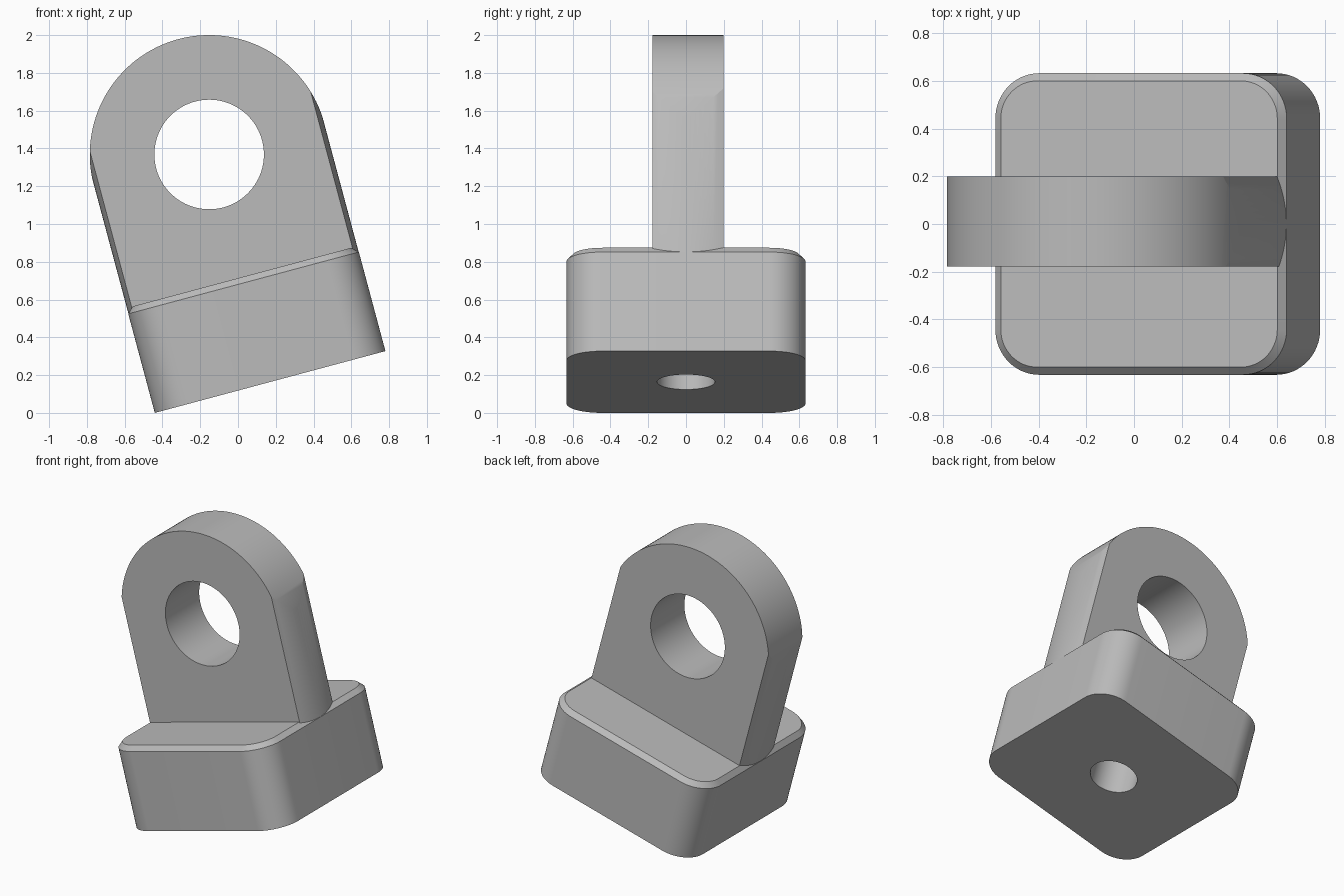
import bpy, bmesh
from math import radians, sin, cos, pi
from mathutils import Matrix, Vector

old = bpy.data.objects.get("Cube")
if old:
    bpy.data.objects.remove(old, do_unlink=True)

HALF = 0.632       # half width of the square base
HEIGHT = 0.575     # base height
EYE_Z = 1.247      # height of the eye centre along the part's own axis
FRONT, BACK = -0.178, 0.199

grey = bpy.data.materials.new("plain grey")
grey.use_nodes = True
grey.diffuse_color = (0.5, 0.5, 0.5, 1)
grey.node_tree.nodes["Principled BSDF"].inputs["Base Color"].default_value = (0.5, 0.5, 0.5, 1)


def make(name, bm):
    bmesh.ops.recalc_face_normals(bm, faces=bm.faces)
    mesh = bpy.data.meshes.new(name)
    bm.to_mesh(mesh)
    bm.free()
    mesh.materials.append(grey)
    obj = bpy.data.objects.new(name, mesh)
    bpy.context.collection.objects.link(obj)
    return obj


def prism(name, profile, y0, y1):
    """Extrude an (x, z) profile along y."""
    bm = bmesh.new()
    face = bm.faces.new([bm.verts.new((x, y0, z)) for x, z in profile])
    out = bmesh.ops.extrude_face_region(bm, geom=[face])
    verts = [v for v in out["geom"] if isinstance(v, bmesh.types.BMVert)]
    bmesh.ops.translate(bm, verts=verts, vec=(0, y1 - y0, 0))
    return make(name, bm)


def cylinder(name, radius, z0, z1, sides):
    bm = bmesh.new()
    bmesh.ops.create_cone(bm, cap_ends=True, segments=sides, radius1=radius, radius2=radius,
                          depth=z1 - z0, matrix=Matrix.Translation((0, 0, (z0 + z1) / 2)))
    return make(name, bm)


def combine(target, tool, operation):
    mod = target.modifiers.new(operation.title(), "BOOLEAN")
    mod.operation, mod.object, mod.solver = operation, tool, "EXACT"
    bpy.context.view_layer.objects.active = target
    bpy.ops.object.modifier_apply(modifier=mod.name)
    bpy.data.objects.remove(tool, do_unlink=True)


def arc(radius, start, end, steps):
    angles = [start + (end - start) * i / steps for i in range(steps + 1)]
    return [(radius * cos(a), EYE_Z + radius * sin(a)) for a in angles]


# Base block: rounded upright corners and a chamfered top rim
bm = bmesh.new()
bmesh.ops.create_cube(bm, size=1)
bmesh.ops.scale(bm, verts=bm.verts, vec=(2 * HALF, 2 * HALF, HEIGHT))
bmesh.ops.translate(bm, verts=bm.verts, vec=(0, 0, HEIGHT / 2))
upright = [e for e in bm.edges if abs(e.verts[0].co.z - e.verts[1].co.z) > 0.1]
bmesh.ops.bevel(bm, geom=upright, offset=0.19, segments=16, profile=0.5, affect="EDGES")
rim = [e for e in bm.edges if all(v.co.z > HEIGHT - 0.001 for v in e.verts)]
bmesh.ops.bevel(bm, geom=rim, offset=0.032, segments=1, affect="EDGES")
body = make("eye_mount", bm)

# Lug: arched plate whose sides are turned to a round column
lug = prism("lug", [(-HALF, 0.5)] + [(HALF, 0.5)] + arc(HALF, 0, pi, 80), FRONT, BACK)
combine(lug, cylinder("column", HALF - 0.001, 0.4, 2.2, 160), "INTERSECT")
eye = prism("eye_cutter", arc(0.29, 0, 2 * pi, 96)[:-1], -0.5, 0.5)
combine(lug, eye, "DIFFERENCE")
combine(body, lug, "UNION")

# Blind hole in the underside
combine(body, cylinder("hole_cutter", 0.153, -0.1, 0.6, 64), "DIFFERENCE")

# Lean the whole part sideways and set it on the ground
tilt = Matrix.Rotation(radians(-15), 4, "Y")
body.data.transform(Matrix.Translation(Vector((0.17, 0, HALF * sin(radians(15))))) @ tilt)

bpy.ops.object.select_all(action="DESELECT")
body.select_set(True)
bpy.context.view_layer.objects.active = body
bpy.ops.object.shade_smooth_by_angle(angle=radians(20))
